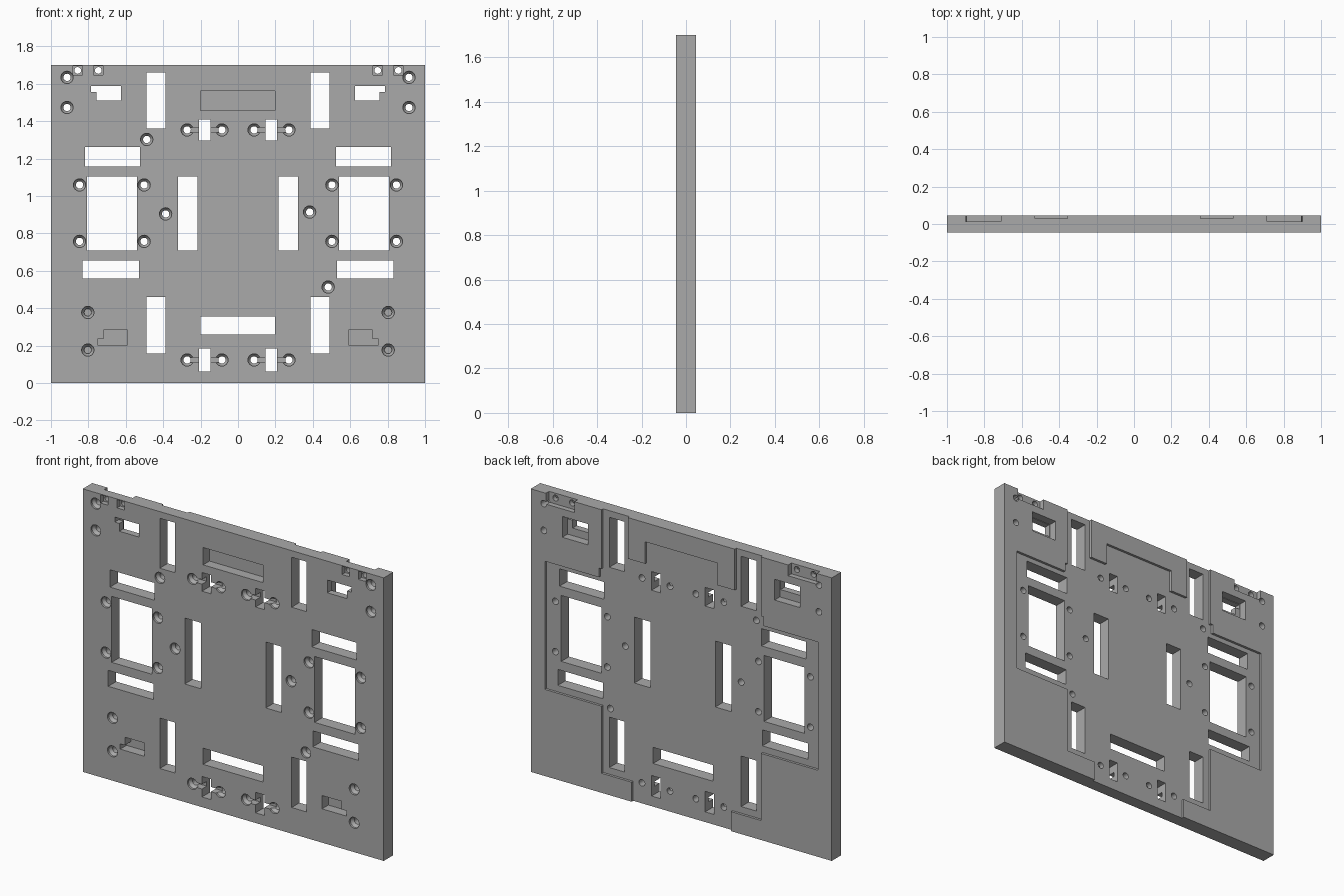
import bpy, bmesh, math

if "Cube" in bpy.data.objects:
    bpy.data.objects.remove(bpy.data.objects["Cube"])

FRONT, BACK, HEIGHT = -0.045, 0.045, 1.7
OUT = 0.02          # how far cutters reach past the faces

grey = bpy.data.materials.new("grey")
grey.diffuse_color = (0.4, 0.4, 0.4, 1)
grey.use_nodes = True
grey.node_tree.nodes["Principled BSDF"].inputs["Base Color"].default_value = grey.diffuse_color


def prism(bm, pts, y0, y1):
    """Solid from an x-z outline, running from y0 to y1."""
    a = [bm.verts.new((x, y0, z)) for x, z in pts]
    b = [bm.verts.new((x, y1, z)) for x, z in pts]
    bm.faces.new(a)
    bm.faces.new(b[::-1])
    for i in range(len(a)):
        j = (i + 1) % len(a)
        bm.faces.new((a[j], a[i], b[i], b[j]))


def box(bm, x0, x1, z0, z1, y0=FRONT - OUT, y1=BACK + OUT):
    prism(bm, [(x0, z0), (x1, z0), (x1, z1), (x0, z1)], y0, y1)


def lathe(bm, cx, cz, profile, n=24):
    """Round solid along y from (radius, y) pairs."""
    rings = [[bm.verts.new((cx + r * math.cos(t * math.tau / n), y,
                            cz + r * math.sin(t * math.tau / n)))
              for t in range(n)] for r, y in profile]
    bm.faces.new(rings[0])
    bm.faces.new(rings[-1][::-1])
    for a, b in zip(rings, rings[1:]):
        for i in range(n):
            j = (i + 1) % n
            bm.faces.new((a[j], a[i], b[i], b[j]))


def finish(name, bm):
    bmesh.ops.recalc_face_normals(bm, faces=bm.faces)
    me = bpy.data.meshes.new(name)
    bm.to_mesh(me)
    bm.free()
    me.materials.append(grey)
    ob = bpy.data.objects.new(name, me)
    bpy.context.collection.objects.link(ob)
    return ob


# Base plate
bm = bmesh.new()
box(bm, -1, 1, 0, HEIGHT, FRONT, BACK)
plate = finish("plate", bm)
bpy.context.view_layer.objects.active = plate


def cut(name, bm):
    cutter = finish(name, bm)
    cutter.hide_render = True
    mod = plate.modifiers.new(name, 'BOOLEAN')
    mod.operation, mod.solver, mod.object = 'DIFFERENCE', 'EXACT', cutter
    bpy.ops.object.modifier_apply(modifier=name)
    bpy.data.objects.remove(cutter)


# Shallow stepped recess on the back
half = [(0.33, -OUT), (0.33, 0.117), (0.53, 0.117), (0.53, 0.52), (0.907, 0.52),
        (0.907, 1.29), (0.548, 1.29), (0.548, 1.345), (0.53, 1.345),
        (0.53, HEIGHT + OUT), (0.355, HEIGHT + OUT), (0.355, 1.453),
        (0.24, 1.453), (0.24, 1.585)]
bm = bmesh.new()
prism(bm, half + [(-x, z) for x, z in reversed(half)], BACK - 0.015, BACK + OUT)
cut("back_recess", bm)

# Back corner notches and the pockets behind the upper windows
bm = bmesh.new()
for s in (-1, 1):
    box(bm, s * 0.71, s * 0.9, 1.635, HEIGHT + OUT, BACK - 0.031, BACK + OUT)
    box(bm, s * 0.62, s * 0.79, 1.465, 1.59, BACK - 0.05, BACK + OUT)
cut("back_pockets", bm)

# Through slots and stepped windows
bm = bmesh.new()
for s in (-1, 1):
    for x0, x1, z0, z1 in [(0.388, 0.488, 1.36, 1.66), (0.388, 0.488, 0.157, 0.46),
                           (0.523, 0.819, 1.158, 1.262), (0.54, 0.808, 0.709, 1.105),
                           (0.529, 0.831, 0.559, 0.655), (0.216, 0.322, 0.709, 1.105),
                           (0.148, 0.208, 1.297, 1.409), (0.148, 0.208, 0.061, 0.184)]:
        box(bm, s * x0, s * x1, z0, z1)
    prism(bm, [(s * x, z) for x, z in [(0.625, 1.51), (0.757, 1.51), (0.757, 1.557),
                                       (0.787, 1.557), (0.787, 1.587), (0.625, 1.587)]],
          FRONT - OUT, BACK - 0.03)
box(bm, -0.2, 0.198, 0.259, 0.356)
cut("through_slots", bm)

# Blind front pockets and square sinks
bm = bmesh.new()
box(bm, -0.2, 0.198, 1.457, 1.561, FRONT - OUT, FRONT + 0.06)
for s in (-1, 1):
    prism(bm, [(s * x, z) for x, z in [(0.59, 0.203), (0.751, 0.203), (0.751, 0.235),
                                       (0.72, 0.235), (0.72, 0.283), (0.59, 0.283)]],
          FRONT - OUT, FRONT + 0.06)
    for x in (0.747, 0.857):
        box(bm, s * x - 0.025, s * x + 0.025, 1.646, 1.696, FRONT - OUT, FRONT + 0.03)
cut("front_pockets", bm)

# Grooves linking paired holes across the small slots
bm = bmesh.new()
for s in (-1, 1):
    for z in (0.123, 1.353):
        box(bm, s * 0.087, s * 0.272, z - 0.014, z + 0.014, FRONT - OUT, FRONT + 0.045)
cut("grooves", bm)

# Countersunk screw holes, blind holes and small plain holes
R, r = 0.033, 0.0195
sink = [(R, FRONT - OUT), (R, FRONT + 0.012), (r, FRONT + 0.03)]
through = sink + [(r, BACK + OUT)]
blind = sink + [(r, FRONT + 0.06)]
bm = bmesh.new()
for s in (-1, 1):
    for x, z in [(0.914, 1.634), (0.914, 1.473), (0.847, 1.059), (0.502, 1.059),
                 (0.847, 0.757), (0.502, 0.757), (0.272, 1.353), (0.086, 1.353),
                 (0.272, 0.123), (0.086, 0.123)]:
        lathe(bm, s * x, z, through)
    for z in (0.377, 0.176):
        lathe(bm, s * 0.803, z, blind)
    for x in (0.747, 0.857):
        lathe(bm, s * x, 1.671, [(0.018, FRONT - OUT), (0.018, BACK + OUT)])
for x, z in [(-0.488, 1.302), (0.482, 0.513), (-0.387, 0.904), (0.383, 0.914)]:
    lathe(bm, x, z, through)
cut("holes", bm)

# Crisp flats, smooth hole walls
plate.select_set(True)
bpy.ops.object.shade_smooth_by_angle(angle=math.radians(30))
